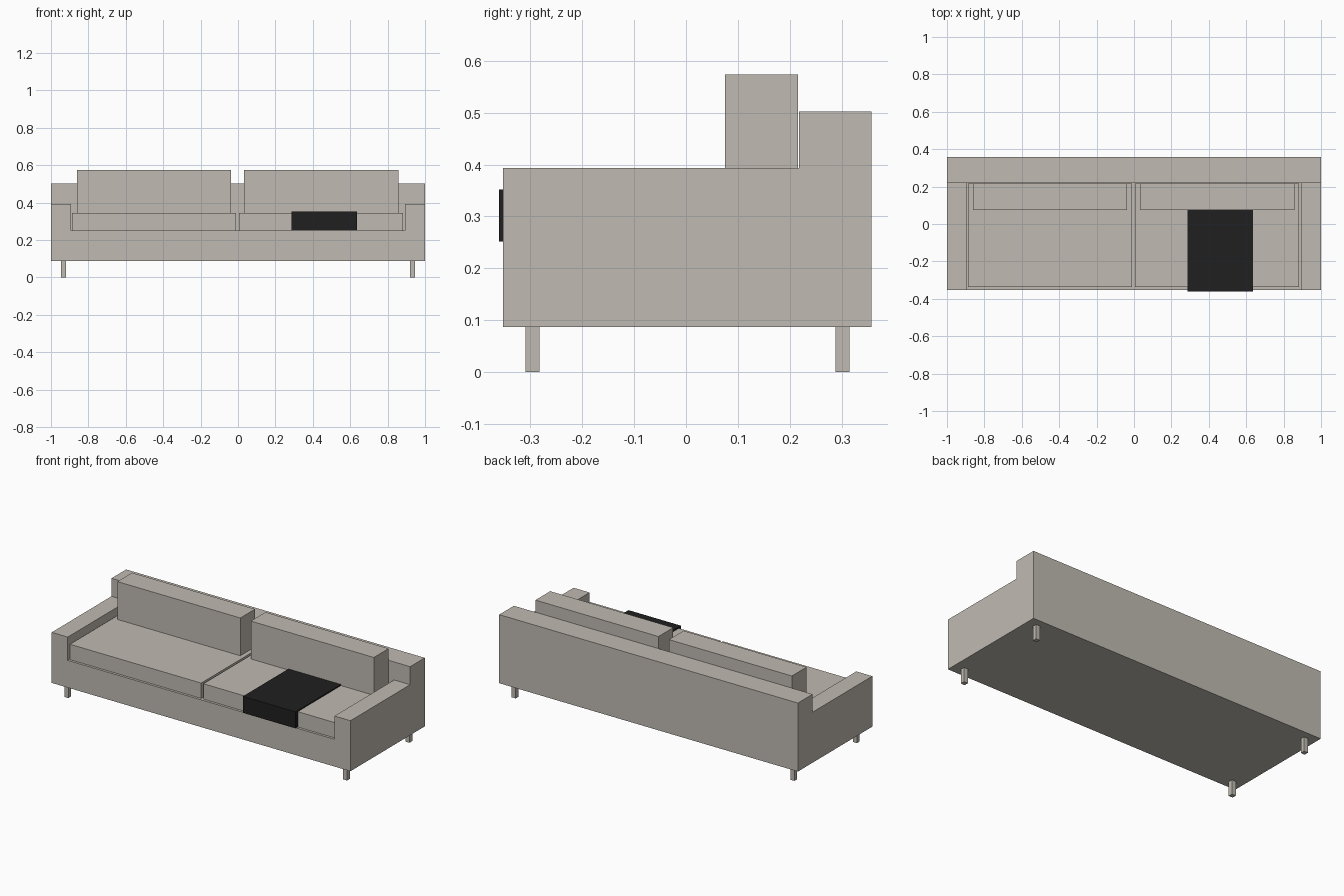
import bpy
import bmesh
from mathutils import Vector

cube = bpy.data.objects.get("Cube")
if cube:
    bpy.data.objects.remove(cube, do_unlink=True)


def material(name, rgb):
    mat = bpy.data.materials.new(name)
    mat.use_nodes = True
    mat.diffuse_color = (*rgb, 1)
    bsdf = next(n for n in mat.node_tree.nodes if n.type == "BSDF_PRINCIPLED")
    bsdf.inputs["Base Color"].default_value = (*rgb, 1)
    bsdf.inputs["Roughness"].default_value = 0.9
    return mat


fabric = material("warm grey fabric", (0.53, 0.495, 0.445))
wool = material("black wool", (0.014, 0.014, 0.014))


def add_object(name, bm, mat):
    bmesh.ops.recalc_face_normals(bm, faces=bm.faces)
    mesh = bpy.data.meshes.new(name)
    bm.to_mesh(mesh)
    bm.free()
    mesh.materials.append(mat)
    obj = bpy.data.objects.new(name, mesh)
    bpy.context.collection.objects.link(obj)
    return obj


def box(name, x, y, z, mat):
    """Box from (min, max) ranges on each axis."""
    bm = bmesh.new()
    bmesh.ops.create_cube(bm, size=1)
    for v in bm.verts:
        v.co = Vector([(r[0] + r[1]) / 2 + c * (r[1] - r[0])
                       for c, r in zip(v.co, (x, y, z))])
    return add_object(name, bm, mat)


def side_extrusion(name, profile, x0, x1, mat):
    """Extrude a (y, z) outline along x."""
    bm = bmesh.new()
    face = bm.faces.new([bm.verts.new((x0, y, z)) for y, z in profile])
    grown = bmesh.ops.extrude_face_region(bm, geom=[face])["geom"]
    verts = [g for g in grown if isinstance(g, bmesh.types.BMVert)]
    bmesh.ops.translate(bm, verts=verts, vec=(x1 - x0, 0, 0))
    return add_object(name, bm, mat)


FRONT, BACK, BACKREST = -0.353, 0.358, 0.218
BOTTOM, SEAT, ARM, TOP = 0.087, 0.252, 0.393, 0.502
CUSHION = 0.345

# Frame: stepped side outline with the seat well cut out between the arms
frame = side_extrusion("sofa_frame", [
    (FRONT, BOTTOM), (BACK, BOTTOM), (BACK, TOP),
    (BACKREST, TOP), (BACKREST, ARM), (FRONT, ARM)], -1, 1, fabric)
well = box("seat_well_cutter", (-0.893, 0.893), (FRONT - 0.1, BACKREST),
           (SEAT, TOP + 0.1), fabric)
well.hide_render = True
cut = frame.modifiers.new("seat well", "BOOLEAN")
cut.operation = "DIFFERENCE"
cut.solver = "EXACT"
cut.object = well
bpy.context.view_layer.update()
evaluated = frame.evaluated_get(bpy.context.evaluated_depsgraph_get())
frame_mesh = bpy.data.meshes.new_from_object(evaluated)
frame.modifiers.clear()
frame.data = frame_mesh
bpy.data.objects.remove(well, do_unlink=True)

# Seat and back cushions
for side, seat_x, back_x in (("right", (-0.888, -0.01), (-0.86, -0.037)),
                             ("left", (0.005, 0.882), (0.033, 0.857))):
    box(f"{side}_seat_cushion", seat_x, (-0.338, BACKREST - 0.001),
        (SEAT, CUSHION), fabric)
    box(f"{side}_back_cushion", back_x, (0.075, 0.216),
        (CUSHION, 0.574), fabric)

# Throw blanket draped over the left seat cushion and its front edge
side_extrusion("throw_blanket", [
    (-0.36, 0.252), (-0.36, 0.352), (0.08, 0.352),
    (0.08, CUSHION), (-0.338, CUSHION), (-0.338, 0.252)], 0.285, 0.637, wool)

# Legs
for x, side in ((-0.933, "right"), (0.933, "left")):
    for y, end in ((-0.296, "front"), (0.302, "back")):
        box(f"{end}_{side}_leg", (x - 0.0135, x + 0.0135),
            (y - 0.0135, y + 0.0135), (0, BOTTOM), fabric)
